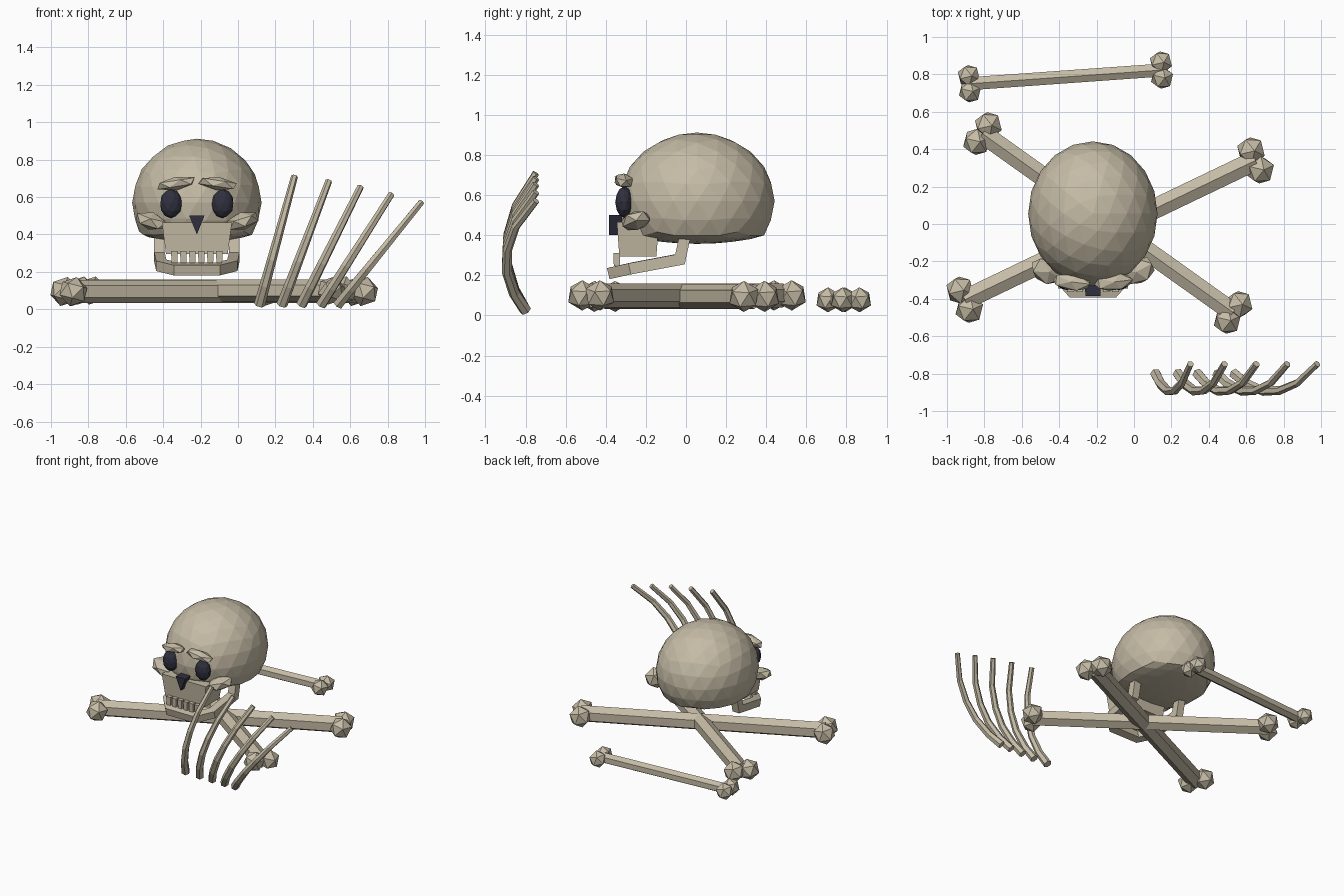
import bpy
import bmesh
import math
from mathutils import Vector, Matrix, Euler

cube = bpy.data.objects.get("Cube")
if cube:
    bpy.data.objects.remove(cube, do_unlink=True)


def material(name, rgb):
    mat = bpy.data.materials.new(name)
    mat.use_nodes = True
    mat.diffuse_color = (*rgb, 1)
    bsdf = next(n for n in mat.node_tree.nodes if n.type == 'BSDF_PRINCIPLED')
    bsdf.inputs["Base Color"].default_value = (*rgb, 1)
    bsdf.inputs["Roughness"].default_value = 0.9
    return mat


BONE = material("weathered_bone", (0.56, 0.50, 0.38))
DARK = material("dark_hollow", (0.03, 0.03, 0.05))


def finish(name, bm, mat):
    bmesh.ops.recalc_face_normals(bm, faces=bm.faces)
    mesh = bpy.data.meshes.new(name)
    bm.to_mesh(mesh)
    bm.free()
    mesh.materials.append(mat)
    obj = bpy.data.objects.new(name, mesh)
    bpy.context.collection.objects.link(obj)
    return obj


def blob(name, loc, radii, mat=BONE, level=1, rot=(0, 0, 0)):
    """Faceted ellipsoid."""
    bm = bmesh.new()
    bmesh.ops.create_icosphere(bm, subdivisions=level, radius=1)
    place = Matrix.LocRotScale(Vector(loc), Euler(rot), Vector(radii))
    bmesh.ops.transform(bm, matrix=place, verts=bm.verts)
    return finish(name, bm, mat)


def box(name, loc, size, taper=1):
    """Box whose lower end is scaled by taper."""
    bm = bmesh.new()
    bmesh.ops.create_cube(bm, size=1)
    for v in bm.verts:
        s = taper if v.co.z < 0 else 1
        v.co = Vector((v.co.x * size[0] * s, v.co.y * size[1] * s,
                       v.co.z * size[2])) + Vector(loc)
    return finish(name, bm, BONE)


def tube(name, path, radius, sides, turn=90, end=1, flat=1, mat=BONE):
    """Mitred prism swept along a path, shrinking towards end * radius."""
    pts = [Vector(p) for p in path]
    dirs = [(b - a).normalized() for a, b in zip(pts, pts[1:])]
    quat = dirs[0].to_track_quat('Z', 'Y')
    offs = []
    for i in range(sides):
        a = math.radians(turn) + i * math.tau / sides
        offs.append(quat @ Vector((math.cos(a) * radius * flat,
                                   math.sin(a) * radius, 0)))
    bm = bmesh.new()
    rings = []
    for k, p in enumerate(pts):
        if k:
            d = dirs[k - 1]
            n = d + dirs[k] if k < len(dirs) else d
            offs = [o - d * (o.dot(n) / d.dot(n)) for o in offs]
        s = 1 + (end - 1) * k / len(dirs)
        rings.append([bm.verts.new(p + o * s) for o in offs])
    for r, q in zip(rings, rings[1:]):
        for i in range(sides):
            j = (i + 1) % sides
            bm.faces.new((r[i], r[j], q[j], q[i]))
    bm.faces.new(rings[0])
    bm.faces.new(rings[-1])
    return finish(name, bm, mat)


# Cranium: ellipsoid with a flattened underside
CX = -0.22
bm = bmesh.new()
bmesh.ops.create_icosphere(bm, subdivisions=3, radius=1)
for v in bm.verts:
    z = v.co.z * 0.342
    if z < -0.17:
        z = -0.17 + (z + 0.17) * 0.25
    v.co = (CX + v.co.x * 0.346, 0.055 + v.co.y * 0.387, 0.57 + z)
finish("cranium", bm, BONE)

# Paired face parts
for side, s in (("left", 1), ("right", -1)):
    blob(side + "_eye_socket", (CX + s * 0.138, -0.308, 0.565),
         (0.06, 0.045, 0.078), DARK, 2)
    blob(side + "_brow", (CX + s * 0.112, -0.31, 0.672),
         (0.115, 0.05, 0.036), rot=(0, s * 0.15, s * 0.12))
    blob(side + "_cheekbone", (CX + s * 0.245, -0.25, 0.472),
         (0.1, 0.075, 0.048), rot=(0, -s * 0.3, s * 0.5))

# Nose hollow: triangular prism pointing down
tube("nose_hollow", [(CX, -0.32, 0.467), (CX, -0.385, 0.467)],
     0.067, 3, turn=-90, flat=0.7, mat=DARK)

# Upper jaw and teeth
box("upper_jaw", (CX, -0.24, 0.38), (0.375, 0.21, 0.17), 0.88)
for i in range(6):
    box(f"tooth_{i + 1}", (CX + (i - 2.5) * 0.048, -0.345, 0.28),
        (0.036, 0.035, 0.065), 0.85)

# Lower jaw: a swept bow with upright rear ends
half = [(0.2, 0, 0.42), (0.2, -0.03, 0.28), (0.19, -0.27, 0.235), (0.11, -0.36, 0.215)]
bow = [(CX - x, y, z) for x, y, z in half]
bow += [(CX + x, y, z) for x, y, z in reversed(half)]
tube("lower_jaw", bow, 0.04, 4, turn=45)


def long_bone(name, a, b, z, shaft, knob, spread):
    """Six-sided shaft with a pair of faceted knobs at each end."""
    a, b = Vector((*a, z)), Vector((*b, z))
    tube(name + "_shaft", [a, b], shaft, 6)
    d = (b - a).normalized()
    across = Vector((-d.y, d.x, 0))
    for label, p in (("near", a), ("far", b)):
        for k in (-1, 1):
            blob(f"{name}_{label}_knob_{'a' if k < 0 else 'b'}",
                 p + across * spread * k, (knob,) * 3,
                 rot=(0.2 * k, 0.15, 0.9 * k))


# Crossed bones and the loose bone behind
long_bone("cross_bone_one", (-0.905, -0.405), (0.65, 0.34), 0.095, 0.062, 0.08, 0.057)
long_bone("cross_bone_two", (-0.81, 0.483), (0.53, -0.473), 0.1, 0.06, 0.078, 0.054)
long_bone("loose_bone", (-0.88, 0.75), (0.147, 0.823), 0.078, 0.04, 0.064, 0.042)

# Rib fan: shared bowed profile as (fraction of length, y)
bow_profile = [(0, -0.8), (0.15, -0.855), (0.35, -0.893), (0.55, -0.89),
               (0.76, -0.85), (1, -0.748)]
rib_feet = (0.115, 0.235, 0.34, 0.445, 0.535)
rib_tips = ((0.302, 0.71), (0.485, 0.685), (0.655, 0.655), (0.82, 0.615), (0.98, 0.572))
for i, (foot, (tip_x, tip_z)) in enumerate(zip(rib_feet, rib_tips)):
    path = [(foot + (tip_x - foot) * t, y, 0.025 + (tip_z - 0.025) * t)
            for t, y in bow_profile]
    tube(f"rib_{i + 1}", path, 0.03, 6, end=0.62)
